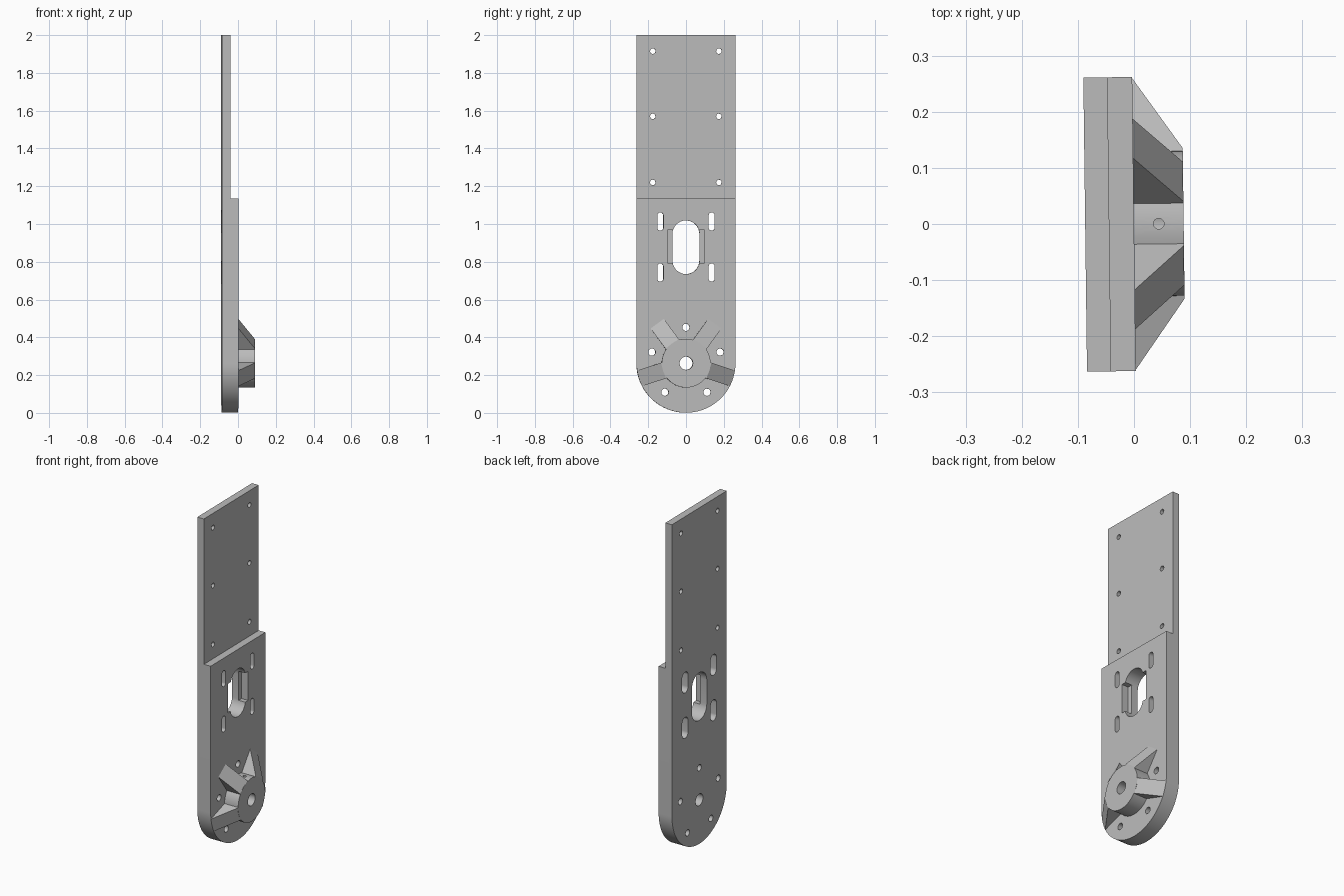
import bpy, bmesh
from math import sin, cos, pi, radians
from mathutils import Matrix

TURN = 0.0125           # slight turn of the whole part about z
BACK, STEP, TOP = -0.087, -0.044, 0.0885
HUB_Z, HALF = 0.263, 0.262

cube = bpy.data.objects.get("Cube")
if cube:
    bpy.data.objects.remove(cube, do_unlink=True)

grey = bpy.data.materials.new("plain grey")
grey.use_nodes = True
grey.diffuse_color = (0.5, 0.5, 0.5, 1)
grey.node_tree.nodes["Principled BSDF"].inputs["Base Color"].default_value = (0.5, 0.5, 0.5, 1)


def finish(name, bm):
    bmesh.ops.recalc_face_normals(bm, faces=bm.faces)
    mesh = bpy.data.meshes.new(name)
    bm.to_mesh(mesh)
    bm.free()
    mesh.materials.append(grey)
    obj = bpy.data.objects.new(name, mesh)
    bpy.context.collection.objects.link(obj)
    return obj


def prism(name, outline, x0, x1):
    """Extrude a (y, z) outline along x."""
    bm = bmesh.new()
    face = bm.faces.new([bm.verts.new((x0, y, z)) for y, z in outline])
    new = bmesh.ops.extrude_face_region(bm, geom=[face])["geom"]
    bmesh.ops.translate(bm, vec=(x1 - x0, 0, 0),
                        verts=[v for v in new if isinstance(v, bmesh.types.BMVert)])
    return finish(name, bm)


def arc(y, z, r, start, end, n):
    return [(y + r * cos(a), z + r * sin(a))
            for a in (start + (end - start) * i / n for i in range(n + 1))]


def circle(y, z, r, n=32):
    return arc(y, z, r, 0, 2 * pi, n)[:-1]


def slot(y, z, half_w, half_h):
    d = half_h - half_w
    return arc(y, z + d, half_w, 0, pi, 16) + arc(y, z - d, half_w, pi, 2 * pi, 16)


def box(y, z, hy, hz):
    return [(y - hy, z - hz), (y + hy, z - hz), (y + hy, z + hz), (y - hy, z + hz)]


def combine(target, tool, operation="DIFFERENCE"):
    tool.hide_render = True
    mod = target.modifiers.new("combine", "BOOLEAN")
    mod.operation, mod.solver, mod.object = operation, "EXACT", tool
    bpy.context.view_layer.objects.active = target
    bpy.ops.object.modifier_apply(modifier=mod.name)
    bpy.data.objects.remove(tool, do_unlink=True)


def cut(target, outline, x0=-0.2, x1=0.2):
    combine(target, prism("cutter", outline, x0, x1))


# Long plate with a round lower end, thinner above the step
plate = prism("mounting_plate",
              arc(0, HUB_Z, HALF, pi, 2 * pi, 64) + [(HALF, 2), (-HALF, 2)], BACK, 0)
cut(plate, box(0, 1.635, 0.4, 0.5), STEP, 0.2)

# Central opening with a shallow rectangular recess
cut(plate, slot(0, 0.877, 0.0716, 0.142))
cut(plate, box(0, 0.88, 0.098, 0.087), STEP, 0.2)

# Screw holes, and slots with wider pockets from behind
for side in (-1, 1):
    for z in (1.22, 1.57, 1.915):
        cut(plate, circle(side * 0.175, z, 0.0145, 24))
    for z in (0.743, 1.013):
        cut(plate, slot(side * 0.136, z, 0.016, 0.048))
        cut(plate, slot(side * 0.136, z, 0.028, 0.062), -0.2, STEP)

# Ring of holes round the hub
for i in range(5):
    a = radians(90 + 72 * i)
    cut(plate, circle(0.19 * cos(a), HUB_Z + 0.19 * sin(a), 0.019, 24))
cut(plate, circle(0, HUB_Z, 0.035))

# Hub with four sloping ribs
hub = prism("hub", circle(0, HUB_Z, 0.129, 64), 0, TOP)
for angle in (-18, 54, 126, 198):
    bm = bmesh.new()
    side_profile = [(0, 0.08), (0, 0.259), (TOP, 0.127), (TOP, 0.08)]
    face = bm.faces.new([bm.verts.new((x, r, -0.0435)) for x, r in side_profile])
    new = bmesh.ops.extrude_face_region(bm, geom=[face])["geom"]
    bmesh.ops.translate(bm, vec=(0, 0, 0.087),
                        verts=[v for v in new if isinstance(v, bmesh.types.BMVert)])
    bm.transform(Matrix.Translation((0, 0, HUB_Z)) @ Matrix.Rotation(radians(angle), 4, "X"))
    combine(hub, finish("rib", bm), "UNION")
cut(hub, circle(0, HUB_Z, 0.035))

# Set screw hole from the top of the hub into the bore
bm = bmesh.new()
bmesh.ops.create_cone(bm, cap_ends=True, segments=20, radius1=0.0095, radius2=0.0095, depth=0.2,
                      matrix=Matrix.Translation((0.044, 0, HUB_Z + 0.1)))
combine(hub, finish("cutter", bm))

for obj in (plate, hub):
    obj.rotation_euler.z = TURN
    bpy.ops.object.select_all(action="DESELECT")
    obj.select_set(True)
    bpy.context.view_layer.objects.active = obj
    bpy.ops.object.shade_smooth_by_angle(angle=radians(30))
